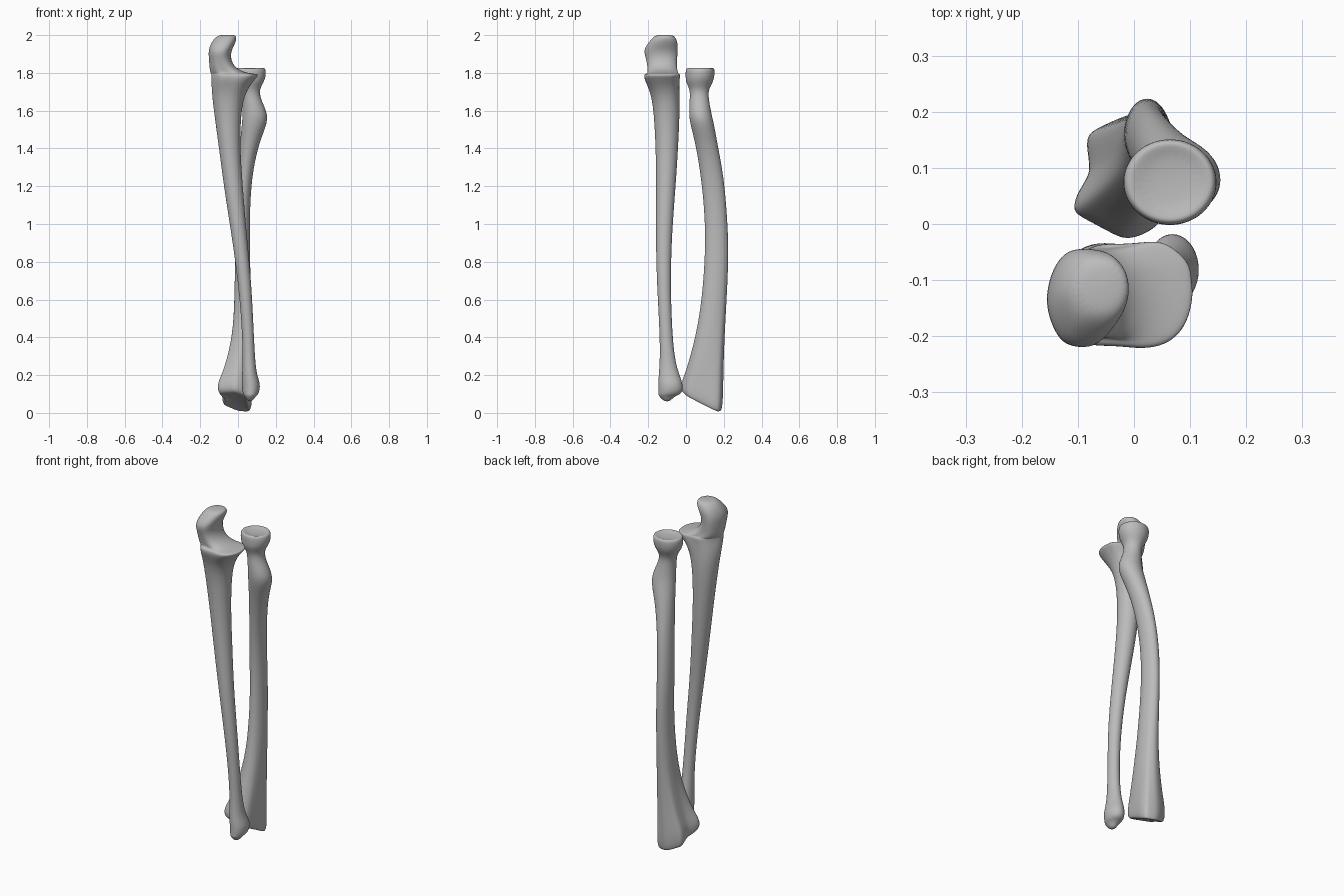
import bpy
import bmesh
import math
from mathutils import Vector
from mathutils.geometry import intersect_line_line_2d

SIDES = 24

default_cube = bpy.data.objects.get("Cube")
if default_cube:
    bpy.data.objects.remove(default_cube, do_unlink=True)


def make_material(name, color):
    material = bpy.data.materials.new(name)
    material.use_nodes = True
    material.diffuse_color = color
    material.node_tree.nodes["Principled BSDF"].inputs["Base Color"].default_value = color
    return material


def outline_point(outline, direction):
    """Point where a ray from the centre leaves the angular outline."""
    origin = Vector((0, 0))
    for start, end in zip(outline, outline[1:] + outline[:1]):
        hit = intersect_line_line_2d(origin, direction * 3, Vector(start), Vector(end))
        if hit:
            return hit
    return direction


def cross_section(outline, blend):
    """Unit section: an ellipse blended towards the angular outline."""
    points = []
    for i in range(SIDES):
        angle = math.tau * i / SIDES
        direction = Vector((math.cos(angle), math.sin(angle)))
        points.append(direction.lerp(outline_point(outline, direction), blend) * 1.01)
    return points


def loft_bone(name, stations, outline, material, slope=(0, 0), pivot=(0, 0)):
    """Skin sections given as (height, x min, x max, y min, y max, angularity)."""
    bm = bmesh.new()
    rings = []
    for z, x0, x1, y0, y1, blend in stations:
        # the lower joint surface may be tilted, fading out up the shaft
        fade = max(0, 1 - z / 0.3)
        ring = []
        for point in cross_section(outline, blend):
            x = (x0 + x1) / 2 + point.x * (x1 - x0) / 2
            y = (y0 + y1) / 2 + point.y * (y1 - y0) / 2
            lift = fade * (slope[0] * (x - pivot[0]) + slope[1] * (y - pivot[1]))
            ring.append(bm.verts.new((x, y, z + lift)))
        rings.append(ring)
    for low, high in zip(rings, rings[1:]):
        for i in range(SIDES):
            j = (i + 1) % SIDES
            bm.faces.new((low[i], low[j], high[j], high[i]))
    bm.faces.new(rings[0][::-1])
    bm.faces.new(rings[-1])
    bmesh.ops.recalc_face_normals(bm, faces=bm.faces)
    mesh = bpy.data.meshes.new(name)
    bm.to_mesh(mesh)
    bm.free()
    for polygon in mesh.polygons:
        polygon.use_smooth = True
    mesh.materials.append(material)
    bone = bpy.data.objects.new(name, mesh)
    bpy.context.collection.objects.link(bone)
    smoothing = bone.modifiers.new("smoothing", "SUBSURF")
    smoothing.levels = smoothing.render_levels = 2
    return bone


bone_grey = make_material("bone grey", (0.5, 0.5, 0.5, 1))

# Ulna: small lower head, slim shaft, shelf and hooked upper end
ulna_outline = [(1, -.1), (.95, .6), (.6, .98), (0, .9), (-.4, .93), (-.7, .6),
                (-1, -.1), (-.6, -.9), (0, -.92), (.45, -1), (.85, -.7)]
ulna_stations = [
    (.06, .05, .075, -.115, -.085, 0),
    (.09, .035, .095, -.145, -.06, 0),
    (.1, .025, .11, -.145, -.02, 0),
    (.15, .02, .12, -.145, -.015, 0),
    (.2, .022, .1, -.145, -.035, 0),
    (.28, .025, .09, -.137, -.06, 0),
    (.45, .022, .082, -.14, -.075, 0),
    (.7, 0, .07, -.155, -.082, 0),
    (.95, -.035, .045, -.16, -.075, 0),
    (1.2, -.075, .025, -.157, -.055, 0),
    (1.4, -.1, .01, -.16, -.042, 0),
    (1.6, -.128, .015, -.17, -.033, 0),
    (1.7, -.14, .04, -.19, -.033, .3),
    (1.76, -.145, .085, -.222, -.03, .8),
    (1.79, -.147, .112, -.227, -.026, 1),
    (1.795, -.148, .095, -.215, -.033, 1),
    (1.8, -.15, .04, -.205, -.038, .8),
    (1.825, -.152, -.015, -.205, -.045, .5),
    (1.875, -.155, -.04, -.212, -.045, .3),
    (1.92, -.158, -.035, -.228, -.042, .3),
    (1.96, -.142, -.013, -.2, -.042, .3),
    (1.99, -.12, -.006, -.175, -.055, .3),
    (2.002, -.09, -.02, -.15, -.075, 0),
]
loft_bone("ulna", ulna_stations, ulna_outline, bone_grey)

# Radius: flared tilted lower end, bowed shaft, side bump, neck and dished head
radius_outline = [(-1, -.48), (-.55, .04), (-.65, .65), (.17, 1),
                  (.95, .83), (.66, -.74), (.08, -1)]
radius_stations = [
    (.07, -.07, .05, .02, .16, 1),
    (.055, -.105, .07, -.02, .185, 1),
    (.08, -.124, .085, -.034, .195, 1),
    (.14, -.12, .085, -.025, .2, .9),
    (.22, -.085, .08, 0, .2, .7),
    (.4, -.035, .075, .05, .205, .3),
    (.6, -.018, .07, .085, .215, 0),
    (.85, -.015, .062, .103, .227, 0),
    (1.05, -.02, .062, .1, .217, 0),
    (1.25, -.005, .072, .08, .2, 0),
    (1.42, .01, .108, .052, .167, 0),
    (1.52, .02, .15, .025, .15, 0),
    (1.58, .025, .16, .015, .135, 0),
    (1.66, .025, .12, .02, .12, 0),
    (1.71, .02, .112, .022, .118, 0),
    (1.75, -.008, .135, 0, .142, 0),
    (1.78, -.018, .147, -.002, .15, 0),
    (1.815, -.02, .148, -.002, .152, 0),
    (1.83, -.01, .138, .006, .145, 0),
    (1.815, .02, .11, .03, .12, 0),
]
loft_bone("radius", radius_stations, radius_outline, bone_grey,
          slope=(-.25, -.6), pivot=(-.02, .085))
